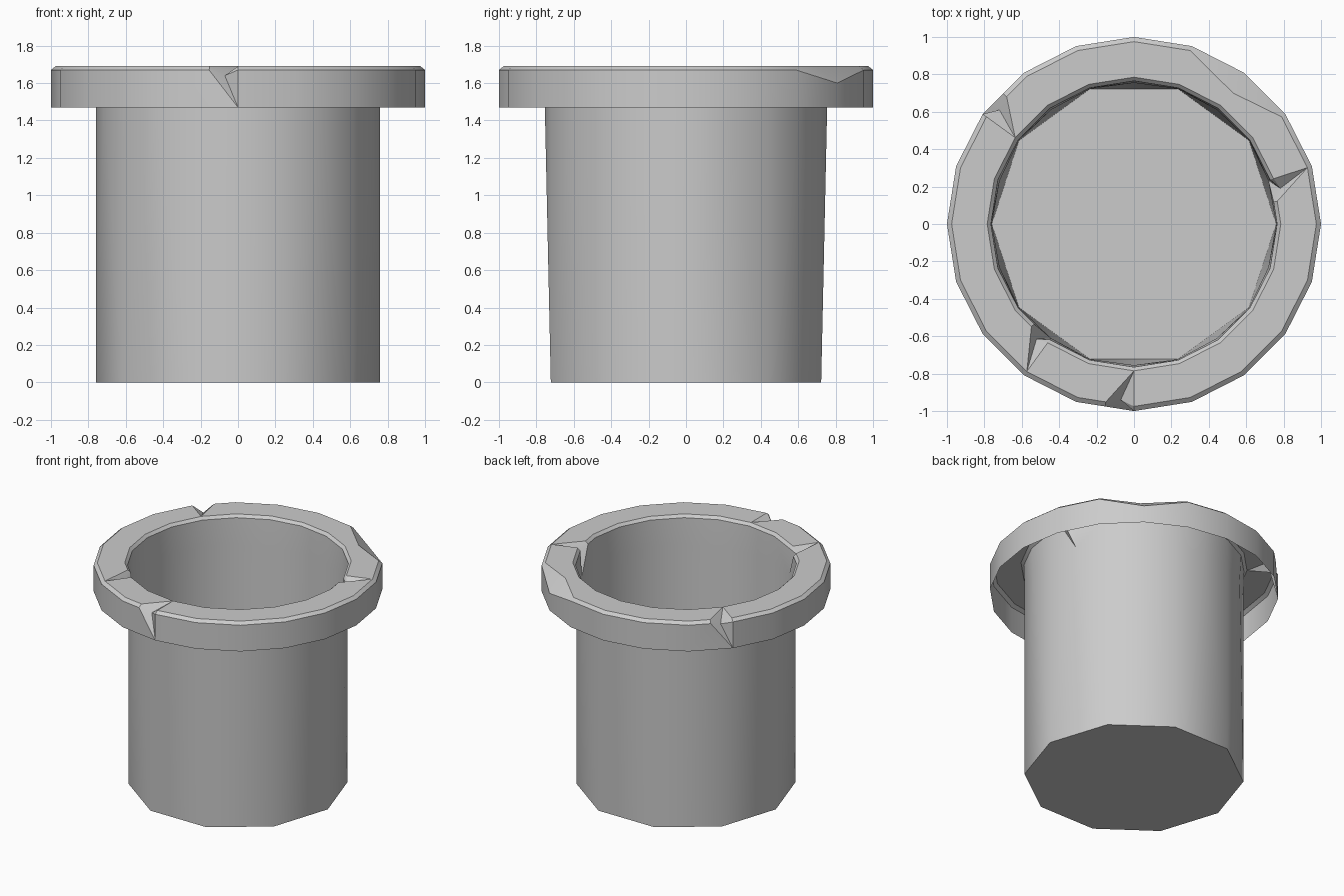
import bpy
import bmesh
from math import cos, sin, radians
from mathutils import Vector

if "Cube" in bpy.data.objects:
    bpy.data.objects.remove(bpy.data.objects["Cube"], do_unlink=True)

SIDES = 20
STEP = 360 / SIDES
bm = bmesh.new()


def polar(radius, degrees, z):
    a = radians(degrees)
    return bm.verts.new((radius * cos(a), radius * sin(a), z))


def ring(radius, z, count=SIDES):
    return [polar(radius, i * 360 / count, z) for i in range(count)]


def face(*verts):
    return bm.faces.new(verts)


# Rings from the hanging skirt, over the lip, down to the body
skirt_low = ring(1.0, 1.47)
skirt_top = ring(1.0, 1.67)
lip_outer = ring(0.975, 1.69)
lip_inner = ring(0.785, 1.69)
wall_top = ring(0.765, 1.67)
wall_low = ring(0.76, 1.47)
base = ring(0.76, 0.0, SIDES // 2)

# The body narrows to a ten-sided base
for v in wall_low[1::2]:
    v.co.xy *= 0.993

# Large chip knocked out of the back edge
skirt_top[3].co.z = 1.60
lip_outer[3].co = (0.53, 0.70, 1.69)


def plain_strip(low, mid, top, i, j):
    face(low[i], low[j], mid[j], mid[i])
    face(mid[i], mid[j], top[j], top[i])
    return [top[i], top[j]]


def cracked_strip(low, mid, top, far, i, j, dent_radius):
    """Wall and bevel with a wedge broken away beside column j."""
    t = 0.5
    mid_a = bm.verts.new(mid[i].co.lerp(mid[j].co, t))
    top_a = bm.verts.new(top[i].co.lerp(top[j].co, t))
    dent = polar(dent_radius, (i + 1) * STEP - 4.3, 1.64)
    face(low[i], low[j], mid_a, mid[i])
    face(mid[i], mid_a, top_a, top[i])
    # Broken faces of the wedge
    face(mid_a, low[j], dent)
    face(mid_a, dent, top_a)
    face(dent, low[j], mid[j])
    face(dent, mid[j], top[j])
    face(dent, top[j], far[j])
    face(top_a, dent, far[j])
    return [top[i], top_a, far[j]]


outer_cracks = (7, 14)
inner_cracks = (0, 12)
for i in range(SIDES):
    j = (i + 1) % SIDES
    # Outer skirt and bevel
    if i in outer_cracks:
        outer = cracked_strip(skirt_low, skirt_top, lip_outer, lip_inner, i, j, 0.943)
    else:
        outer = plain_strip(skirt_low, skirt_top, lip_outer, i, j)
    # Inner wall and bevel
    if i in inner_cracks:
        inner = cracked_strip(wall_low, wall_top, lip_inner, lip_outer, i, j, 0.805)
    else:
        inner = plain_strip(wall_low, wall_top, lip_inner, i, j)
    # Flat top of the lip
    loop = list(dict.fromkeys(outer + inner[::-1]))
    face(*loop)

# Body side, twenty sides joining ten
for k in range(SIDES // 2):
    n = (k + 1) % len(base)
    a, b, c = (wall_low[(2 * k + m) % SIDES] for m in range(3))
    face(a, b, base[k])
    face(b, base[n], base[k])
    face(b, c, base[n])
floor = face(*base)

bmesh.ops.recalc_face_normals(bm, faces=bm.faces)
floor.normal_update()
if floor.normal.dot(Vector((0, 0, 1))) < 0:
    bmesh.ops.reverse_faces(bm, faces=bm.faces)

mesh = bpy.data.meshes.new("pot")
bm.to_mesh(mesh)
bm.free()
pot = bpy.data.objects.new("pot", mesh)
bpy.context.collection.objects.link(pot)

# Plain grey clay
clay = bpy.data.materials.new("grey_clay")
clay.use_nodes = True
colour = (0.6, 0.6, 0.6, 1)
clay.diffuse_color = colour
clay.node_tree.nodes["Principled BSDF"].inputs["Base Color"].default_value = colour
mesh.materials.append(clay)

bpy.ops.object.select_all(action="DESELECT")
pot.select_set(True)
bpy.context.view_layer.objects.active = pot
bpy.ops.object.shade_smooth_by_angle(angle=radians(30))
